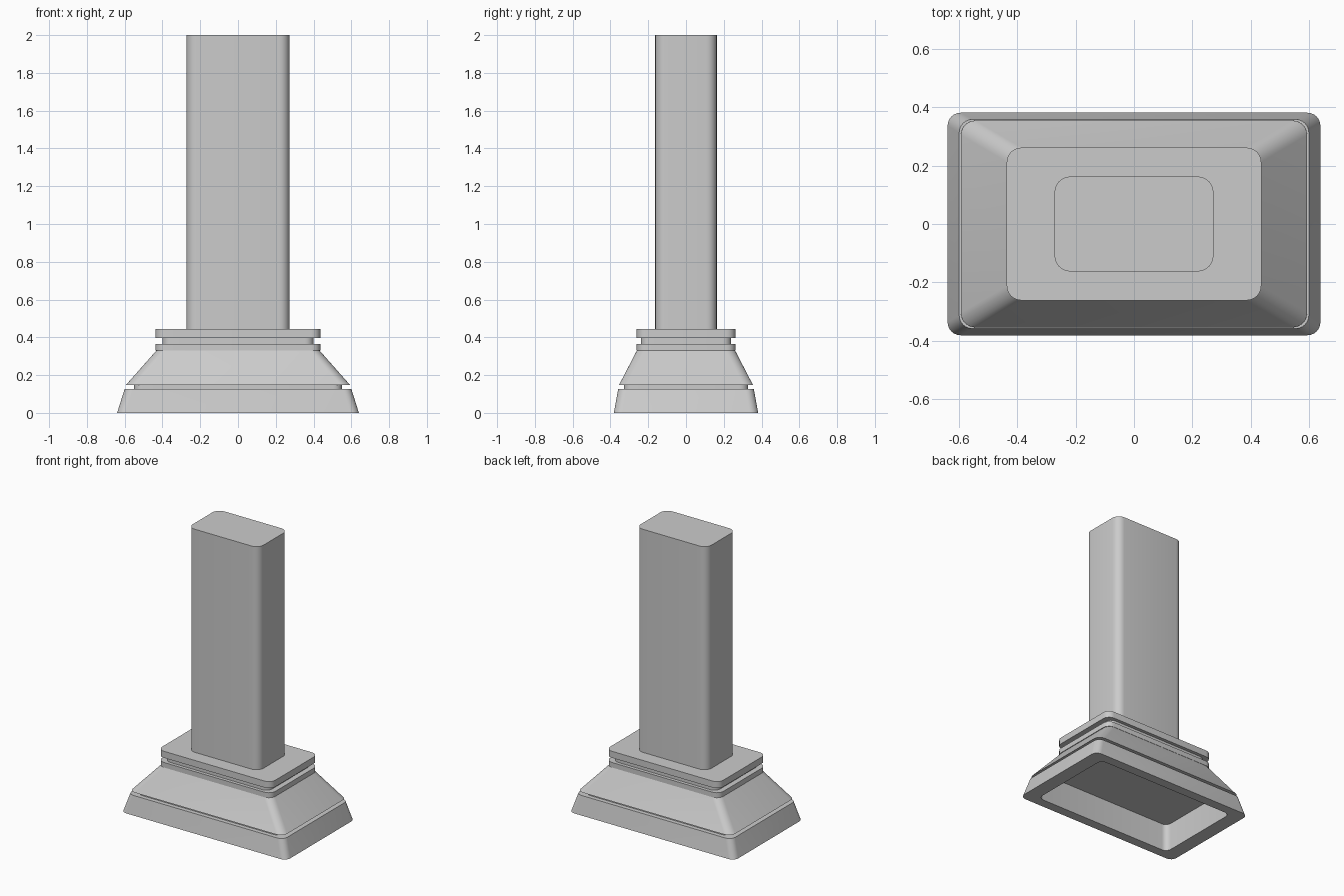
import bpy, bmesh, math

if "Cube" in bpy.data.objects:
    bpy.data.objects.remove(bpy.data.objects["Cube"])

CORNER_STEPS = 6


def rounded_rect(hx, hy, r, z):
    """Points of a rounded rectangle, counter-clockwise."""
    pts = []
    for i, (sx, sy) in enumerate([(1, 1), (-1, 1), (-1, -1), (1, -1)]):
        for k in range(CORNER_STEPS + 1):
            a = math.pi / 2 * (i + k / CORNER_STEPS)
            pts.append((sx * (hx - r) + r * math.cos(a),
                        sy * (hy - r) + r * math.sin(a), z))
    return pts


def loft(name, sections):
    """Skin a stack of rounded rectangles and cap both ends."""
    bm = bmesh.new()
    rings = [[bm.verts.new(p) for p in rounded_rect(*s)] for s in sections]
    n = len(rings[0])
    for a, b in zip(rings, rings[1:]):
        for i in range(n):
            j = (i + 1) % n
            bm.faces.new((a[i], a[j], b[j], b[i]))
    bm.faces.new(rings[0][::-1])
    bm.faces.new(rings[-1])
    bmesh.ops.recalc_face_normals(bm, faces=bm.faces)
    mesh = bpy.data.meshes.new(name)
    bm.to_mesh(mesh)
    bm.free()
    obj = bpy.data.objects.new(name, mesh)
    bpy.context.collection.objects.link(obj)
    bpy.ops.object.select_all(action='DESELECT')
    obj.select_set(True)
    bpy.context.view_layer.objects.active = obj
    bpy.ops.object.shade_smooth_by_angle(angle=math.radians(25))
    return obj


# Moulded base: recess ceiling, plinth, groove, sloped body, neck and cap
loft("moulded_base", [
    (0.54, 0.315, 0.04, 0.193),
    (0.54, 0.315, 0.04, 0.0),
    (0.64, 0.382, 0.045, 0.0),
    (0.60, 0.359, 0.045, 0.127),
    (0.55, 0.329, 0.045, 0.127),
    (0.55, 0.329, 0.045, 0.147),
    (0.594, 0.355, 0.05, 0.147),
    (0.432, 0.26, 0.05, 0.33),
    (0.437, 0.262, 0.05, 0.33),
    (0.437, 0.262, 0.05, 0.365),
    (0.40, 0.239, 0.045, 0.365),
    (0.40, 0.239, 0.045, 0.397),
    (0.437, 0.262, 0.05, 0.397),
    (0.437, 0.262, 0.05, 0.443),
])

# Column shaft
loft("column_shaft", [
    (0.273, 0.163, 0.055, 0.43),
    (0.273, 0.163, 0.055, 2.0),
])
